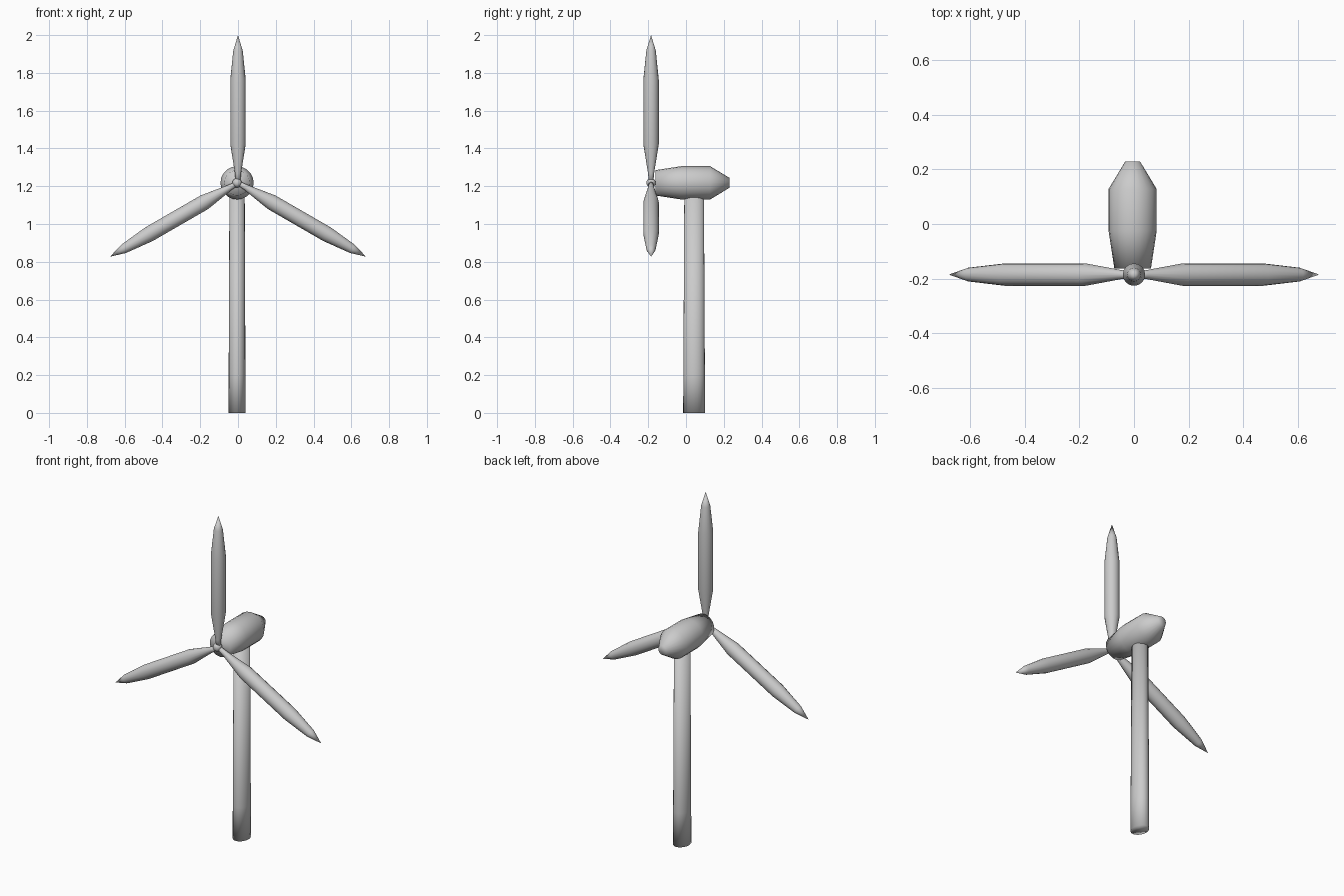
import bpy, bmesh
from math import cos, sin, pi, radians
from mathutils import Matrix, Vector

if "Cube" in bpy.data.objects:
    bpy.data.objects.remove(bpy.data.objects["Cube"])


def lathe(name, profile, matrix, sides=16):
    """Revolve (radius, height) points around local z, capping both ends."""
    bm = bmesh.new()
    rings = []
    for r, h in profile:
        if r == 0:
            rings.append([bm.verts.new((0, 0, h))])
        else:
            rings.append([bm.verts.new((r * cos(2 * pi * i / sides), r * sin(2 * pi * i / sides), h))
                          for i in range(sides)])
    for a, b in zip(rings, rings[1:]):
        for i in range(sides):
            j = (i + 1) % sides
            if len(b) == 1:
                bm.faces.new((a[i], a[j], b[0]))
            else:
                bm.faces.new((a[i], a[j], b[j], b[i]))
    for ring in (rings[0], rings[-1]):
        if len(ring) > 1:
            bm.faces.new(ring)
    bm.transform(matrix)
    bmesh.ops.recalc_face_normals(bm, faces=bm.faces)
    for f in bm.faces:
        f.smooth = True
    mesh = bpy.data.meshes.new(name)
    bm.to_mesh(mesh)
    bm.free()
    obj = bpy.data.objects.new(name, mesh)
    bpy.context.collection.objects.link(obj)
    return obj


CX, HUB_Y, HUB_Z = -0.005, -0.185, 1.218

# Tower: slightly tapered, oval in plan
lathe("tower", [(0.058, 0), (0.057, 0.2), (0.052, 1.15)],
      Matrix.Translation((CX, 0.043, 0)) @ Matrix.Diagonal((0.78, 1, 1, 1)), 20)

# Nacelle: turned body lying along y
lathe("nacelle", [(0.067, -0.162), (0.088, -0.025), (0.088, 0.128), (0.027, 0.229)],
      Matrix.Translation((CX, 0, HUB_Z)) @ Matrix.Rotation(radians(-90), 4, 'X'), 20)

# Hub: small ball where the blades meet
hub = [(0.025 * sin(pi * i / 8), -0.025 * cos(pi * i / 8)) for i in range(1, 8)]
lathe("hub", hub, Matrix.Translation((CX, HUB_Y, HUB_Z)) @ Matrix.Rotation(radians(-90), 4, 'X'))

# Three spindle-shaped blades, 120 degrees apart
blade = [(0.012, 0), (0.016, 0.05), (0.041, 0.205), (0.041, 0.545), (0.025, 0.70), (0, 0.782)]
for k in range(3):
    lathe(f"blade_{k + 1}", blade,
          Matrix.Translation(Vector((0, HUB_Y, HUB_Z))) @ Matrix.Rotation(radians(120 * k), 4, 'Y'))
